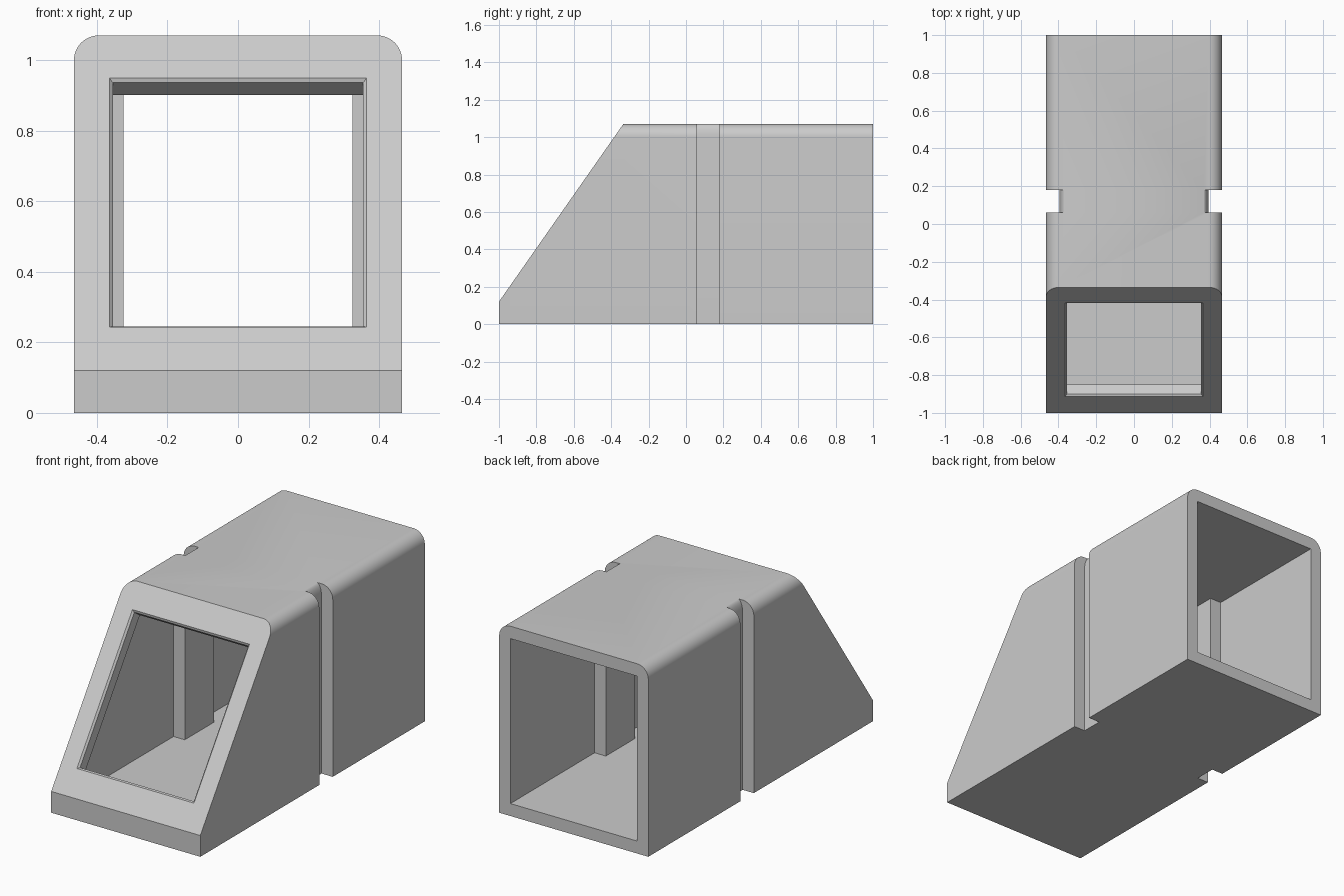
import bpy
import bmesh
from math import sin, cos, pi
from mathutils import Matrix, Vector

default = bpy.data.objects.get("Cube")
if default:
    bpy.data.objects.remove(default, do_unlink=True)

HALF, TOP, WALL, ROUND = 0.465, 1.07, 0.07, 0.07
NOSE_Z, SLOPE_Y = 0.12, -0.335            # lip height, where the slope meets the roof
GROOVE = (0.06, 0.18)
FLOOR_X = HALF - WALL                     # groove floor and inner wall

grey = bpy.data.materials.new("light grey")
grey.use_nodes = True
colour = (0.6, 0.6, 0.6, 1)
grey.diffuse_color = colour
grey.node_tree.nodes["Principled BSDF"].inputs["Base Color"].default_value = colour


def loft(name, loops):
    """Closed solid through matching loops of points."""
    bm = bmesh.new()
    rings = [[bm.verts.new(p) for p in loop] for loop in loops]
    n = len(rings[0])
    for a, b in zip(rings, rings[1:]):
        for i in range(n):
            j = (i + 1) % n
            bm.faces.new((a[i], a[j], b[j], b[i]))
    bm.faces.new(rings[0])
    bm.faces.new(rings[-1])
    bmesh.ops.recalc_face_normals(bm, faces=bm.faces)
    mesh = bpy.data.meshes.new(name)
    bm.to_mesh(mesh)
    bm.free()
    mesh.materials.append(grey)
    obj = bpy.data.objects.new(name, mesh)
    bpy.context.collection.objects.link(obj)
    return obj


def extrude_y(name, profile, y0, y1):
    return loft(name, [[(x, y, z) for x, z in profile] for y in (y0, y1)])


def extrude_x(name, profile, half):
    return loft(name, [[(x, y, z) for y, z in profile] for x in (-half, half)])


def cut(target, cutter):
    cutter.hide_render = True
    mod = target.modifiers.new("cut", 'BOOLEAN')
    mod.operation, mod.solver, mod.object = 'DIFFERENCE', 'EXACT', cutter
    bpy.context.view_layer.objects.active = target
    bpy.ops.object.modifier_apply(modifier=mod.name)
    bpy.data.objects.remove(cutter, do_unlink=True)


def arc(cx, cz, rx, rz, steps=12):
    return [(cx + rx * cos(i * pi / 2 / steps), cz + rz * sin(i * pi / 2 / steps))
            for i in range(steps + 1)]


# Outer shell with rounded upper edges
right = [(HALF, 0)] + arc(HALF - ROUND, TOP - ROUND, ROUND, ROUND)
left = [(-x, z) for x, z in reversed(right)]
housing = extrude_y("housing", right + left, -1, 1)

# Sloped front
slope = Vector((SLOPE_Y + 1, TOP - NOSE_Z)).normalized()
low = Vector((-1, NOSE_Z)) - slope
high = Vector((SLOPE_Y, TOP)) + slope
cut(housing, extrude_x("slope_cutter", [low, high, (low.x, high.y)], 1))

# Hollow interior, leaving ribs behind the side grooves
inward = Vector((slope.y, -slope.x))
base = Vector((-1, NOSE_Z)) + inward * WALL


def on_inner_slope(y=None, z=None):
    t = (y - base.x) / slope.x if z is None else (z - base.y) / slope.y
    return base + slope * t


cavity = extrude_x("cavity_cutter", [
    (-1 + WALL, WALL), (1.2, WALL), (1.2, TOP - WALL),
    on_inner_slope(z=TOP - WALL), on_inner_slope(y=-1 + WALL)], FLOOR_X)
for side in (-1, 1):
    rib = [(side * (FLOOR_X - WALL), -0.1), (side * 0.6, -0.1),
           (side * 0.6, 1.2), (side * (FLOOR_X - WALL), 1.2)]
    cut(cavity, extrude_y("rib_cutter", rib, GROOVE[0] - WALL, GROOVE[1] + WALL))
cut(housing, cavity)

# Side grooves that curve in towards the roof
for side in (-1, 1):
    curve = arc(FLOOR_X - 0.03, TOP - ROUND, 0.03, ROUND + 0.001)
    profile = [(FLOOR_X, -0.1)] + curve + [(curve[-1][0], 1.2), (0.6, 1.2), (0.6, -0.1)]
    cut(housing, extrude_y("groove_cutter", [(side * x, z) for x, z in profile], *GROOVE))

# Front window, square to the slope, with a small chamfer
loops = []
for depth, grow in ((-0.02, 0.03), (0.01, 0), (0.12, 0)):
    ring = []
    for sx, s in ((-1, 0.16 - grow), (1, 0.16 - grow), (1, 1.003 + grow), (-1, 1.003 + grow)):
        p = Vector((-1, NOSE_Z)) + slope * s + inward * depth
        ring.append((sx * (0.355 + grow), p.x, p.y))
    loops.append(ring)
cut(housing, loft("window_cutter", loops))

# Smooth rounded edges, keep the rest crisp
bpy.ops.object.select_all(action='DESELECT')
housing.select_set(True)
bpy.context.view_layer.objects.active = housing
bpy.ops.object.shade_smooth_by_angle(angle=pi / 6)
